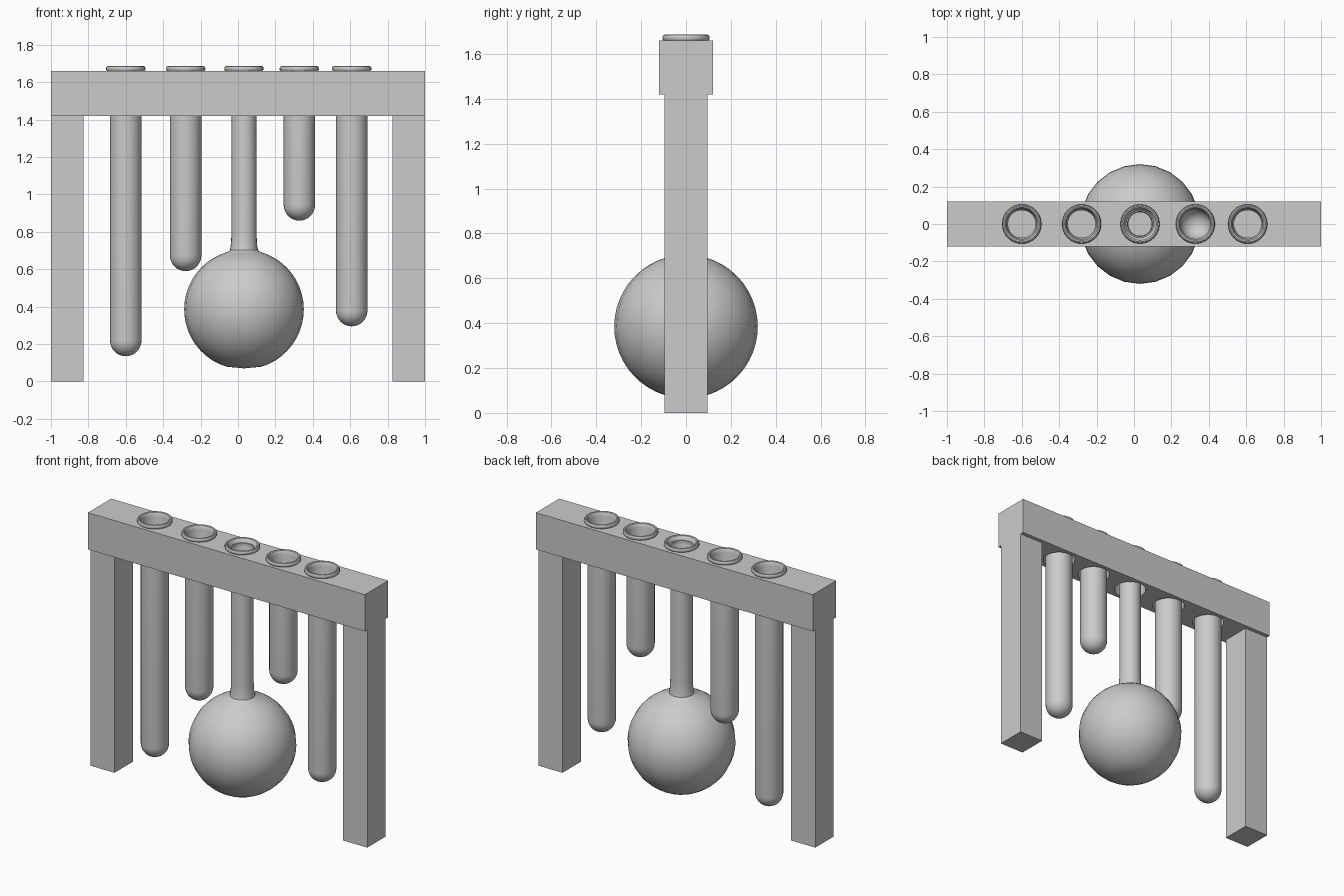
import bpy, bmesh
from math import sin, cos, pi, radians

if "Cube" in bpy.data.objects:
    bpy.data.objects.remove(bpy.data.objects["Cube"])

TOP, BEAM_BOTTOM = 1.66, 1.42


def activate(ob):
    bpy.ops.object.select_all(action='DESELECT')
    ob.select_set(True)
    bpy.context.view_layer.objects.active = ob


def box(name, x0, x1, y, z0, z1):
    bpy.ops.mesh.primitive_cube_add(size=1, location=((x0 + x1) / 2, 0, (z0 + z1) / 2))
    ob = bpy.context.object
    ob.name = name
    ob.scale = (x1 - x0, 2 * y, z1 - z0)
    bpy.ops.object.transform_apply(location=False, rotation=False, scale=True)
    return ob


def lathe(name, profile, x, sides=32):
    """Revolve (radius, z) points around a vertical axis at x."""
    bm = bmesh.new()
    vs = [bm.verts.new((r, 0, z)) for r, z in profile]
    edges = [bm.edges.new(p) for p in zip(vs, vs[1:])]
    bmesh.ops.spin(bm, geom=vs + edges, cent=(0, 0, 0), axis=(0, 0, 1),
                   angle=2 * pi, steps=sides)
    bmesh.ops.remove_doubles(bm, verts=bm.verts, dist=1e-5)
    bmesh.ops.recalc_face_normals(bm, faces=bm.faces)
    me = bpy.data.meshes.new(name)
    bm.to_mesh(me)
    bm.free()
    ob = bpy.data.objects.new(name, me)
    bpy.context.collection.objects.link(ob)
    ob.location.x = x
    activate(ob)
    bpy.ops.object.shade_smooth_by_angle(angle=radians(40))
    return ob


def arc(r, zc, a0, a1, n):
    """Arc points; angle is measured up from straight down."""
    pts = []
    for i in range(n + 1):
        a = a0 + (a1 - a0) * i / n
        pts.append((r * sin(a), zc - r * cos(a)))
    return pts


def lip(neck):
    """Rolled rim resting on the beam, leading into the neck."""
    return [(neck, TOP), (0.1, TOP), (0.105, 1.667), (0.105, 1.677), (0.101, 1.684),
            (0.095, 1.686), (0.088, 1.683), (0.084, 1.675)]


# Rack: legs and beam
for side, x0 in (("left", -1), ("right", 0.825)):
    box(side + "_leg", x0, x0 + 0.175, 0.095, 0, BEAM_BOTTOM)
beam = box("beam", -1, 1, 0.12, BEAM_BOTTOM, TOP)

# Holes through the beam
for x in (-0.6, -0.28, 0.032, 0.328, 0.608):
    cutter = lathe("hole_cutter", [(0, 1.3), (0.098, 1.3), (0.098, 1.8), (0, 1.8)], x)
    cutter.hide_render = True
    activate(beam)
    mod = beam.modifiers.new("hole", 'BOOLEAN')
    mod.operation, mod.solver, mod.object = 'DIFFERENCE', 'EXACT', cutter
    bpy.ops.object.modifier_apply(modifier=mod.name)
    bpy.data.objects.remove(cutter)
for p in beam.data.polygons:
    p.use_smooth = True
activate(beam)
bpy.ops.object.shade_smooth_by_angle(angle=radians(30))

# Test tubes: (x, bottom z, fill fraction)
R, WALL = 0.084, 0.004
for i, (x, z0, fill) in enumerate([(-0.6, 0.135, 0.6), (-0.28, 0.59, 0.6),
                                   (0.328, 0.86, 0), (0.608, 0.295, 0.6)]):
    zc = z0 + R
    outer = arc(R, zc, 0, pi / 2, 8)
    inner = arc(R - WALL, zc, pi / 2, 0, 8)
    lathe(f"test_tube_{i + 1}", outer + lip(R) + [(R - WALL, TOP)] + inner, x)
    if fill:
        level = z0 + fill * (TOP - z0)
        rl = R - 2 * WALL
        lathe(f"liquid_{i + 1}", arc(rl, zc, 0, pi / 2, 8) + [(rl, level), (0, level)], x)

# Round flask with a slightly flattened base
FX, FR, FZ, NECK = 0.032, 0.32, 0.385, 0.067
ball = arc(FR, FZ, radians(17), radians(164), 20)
outer = [(0, 0.07)] + ball + [(0.075, 0.702), (0.07, 0.73), (NECK, 0.79), (NECK, 1.63)]
inner = [(NECK - WALL, 1.63), (NECK - WALL, 0.72)]
inner += arc(FR - 0.006, FZ, radians(166), radians(17), 20) + [(0, 0.082)]
lathe("round_flask", outer + lip(NECK) + [(0.074, TOP)] + inner, FX, 24)
lathe("flask_liquid", [(0, 0.09)] + arc(FR - 0.014, FZ, radians(17), radians(100), 12)
      + [(0, FZ + (FR - 0.014) * cos(radians(80)))], FX, 24)
